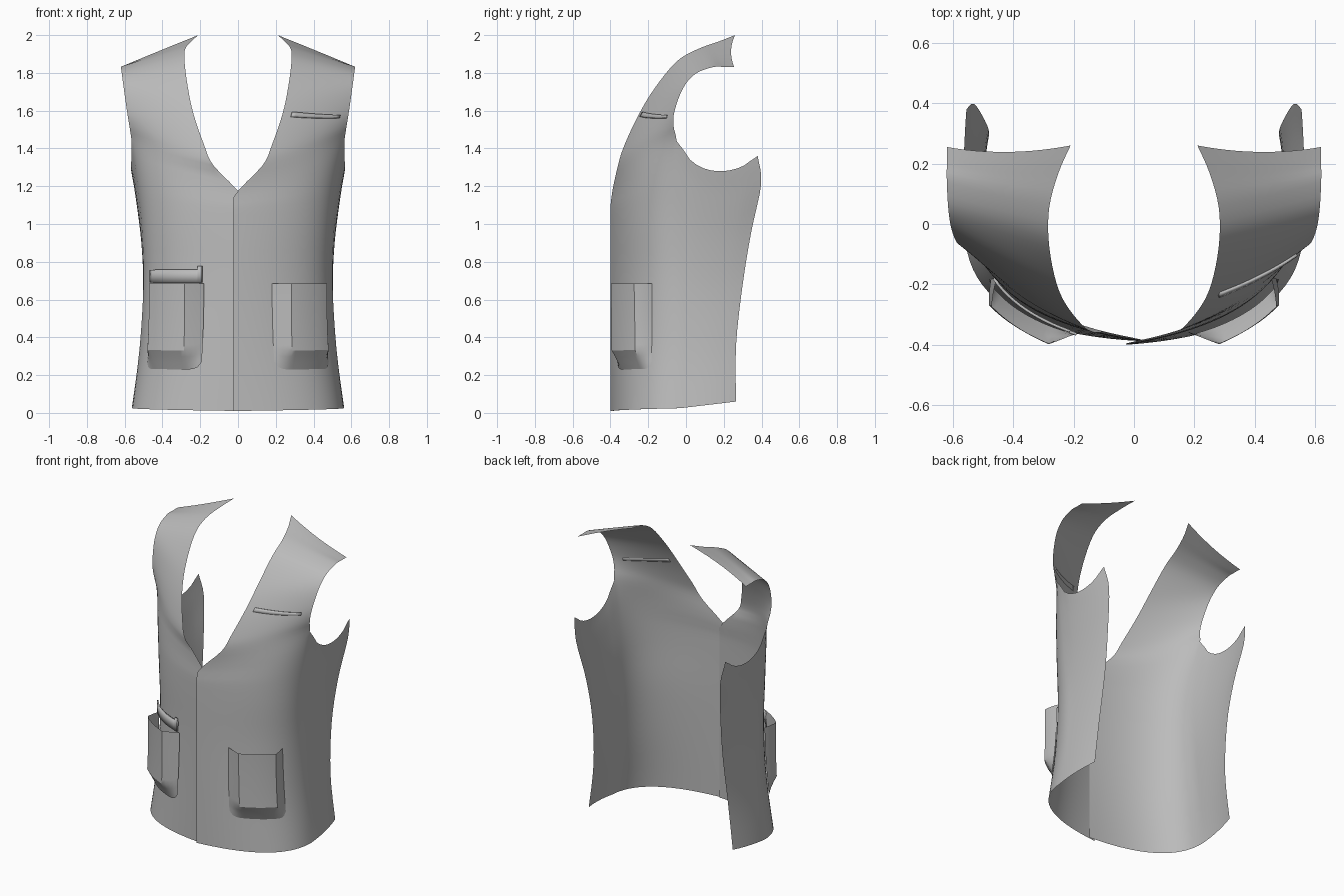
import bpy, bmesh, math
from mathutils import Vector

if "Cube" in bpy.data.objects:
    bpy.data.objects.remove(bpy.data.objects["Cube"])

grey = bpy.data.materials.new("grey_cloth")
grey.use_nodes = True
colour = (0.5, 0.5, 0.5, 1)
grey.diffuse_color = colour
grey.node_tree.nodes["Principled BSDF"].inputs["Base Color"].default_value = colour

# Stations from hem to shoulder: opening/neckline edge, side/armhole edge, bulge control
neck_edge = [(-.025, -.4, .01), (-.025, -.4, .35), (-.025, -.4, .7), (-.025, -.4, 1),
             (-.025, -.395, 1.14), (.13, -.36, 1.31), (.18, -.325, 1.42), (.235, -.25, 1.58),
             (.265, -.165, 1.72), (.283, -.05, 1.86), (.28, .06, 1.925), (.25, .17, 1.965), (.21, .26, 2)]
arm_edge = [(.56, -.03, .025), (.52, -.03, .35), (.5, -.04, .7), (.51, -.05, 1),
            (.54, -.05, 1.28), (.563, -.05, 1.44), (.575, -.066, 1.52), (.588, -.06, 1.6),
            (.605, -.015, 1.72), (.615, .05, 1.795), (.62, .14, 1.83), (.62, .2, 1.832), (.62, .255, 1.832)]
bulge = [(.55, -.36), (.49, -.34), (.47, -.32), (.47, -.32), (.45, -.31), (.42, -.26), (.41, -.23),
         (.42, -.175), (.44, -.1), (.45, 0), (.45, .09), (.44, .16), (.42, .22)]
# Side panel: back edge stations and the armhole curve above it
back_edge = [(.53, .265), (.495, .265), (.48, .3), (.495, .345), (.53, .398), (.555, .38)]
armhole = [(1.44,), (1.34,), (1.295,), (1.28,), (1.285,), (1.31,), (1.36,)]


def spline(points, t):
    """Catmull-Rom curve through evenly spaced stations."""
    last = len(points) - 1
    i = min(int(t), last - 1)
    f = t - i
    a, b, c, d = (points[min(max(k, 0), last)] for k in range(i - 1, i + 3))
    return [q + f / 2 * (r - p + f * (2*p - 5*q + 4*r - s + f * (3*(q - r) + s - p)))
            for p, q, r, s in zip(a, b, c, d)]


def bezier(a, b, c, u):
    return a * (1 - u) ** 2 + 2 * b * u * (1 - u) + c * u * u


def front_point(u, t, tuck=0):
    inner, outer, mid = spline(neck_edge, t), spline(arm_edge, t), spline(bulge, t)
    inner[0] = max(inner[0], -.025)
    if t < 5:
        inner[1] += tuck
    return Vector((bezier(inner[0], mid[0], outer[0], u),
                   bezier(inner[1], mid[1], outer[1], u),
                   inner[2] + u * (outer[2] - inner[2])))


def side_point(w, t):
    x, y, z = spline(arm_edge, t)
    bx, by = spline(back_edge, t)
    low, high = arm_edge[0][2], arm_edge[5][2]
    f = (z - low) / (high - low)
    foot = low + .035 * w
    top = spline(armhole, w * 6)[0]
    return Vector((bezier(x, max(x, bx) + .008, bx, w), y + w * (by - y), foot + f * (top - foot)))


def front_normal(u, t):
    e = .01
    du = front_point(u + e, t) - front_point(u - e, t)
    dt = front_point(u, t + e) - front_point(u, t - e)
    return du.cross(dt).normalized()


def add_grid(bm, fn, us, ts, side):
    rows = []
    for t in ts:
        points = [fn(u, t) for u in us]
        rows.append([bm.verts.new((p.x * side, p.y, p.z)) for p in points])
    for lower, upper in zip(rows, rows[1:]):
        for k in range(len(us) - 1):
            quad = [lower[k], lower[k + 1], upper[k + 1], upper[k]]
            bm.faces.new(quad if side > 0 else quad[::-1])


def steps(a, b, n):
    return [a + (b - a) * k / n for k in range(n + 1)]


def finish(bm, name, angle):
    bmesh.ops.remove_doubles(bm, verts=bm.verts, dist=.0005)
    mesh = bpy.data.meshes.new(name)
    bm.to_mesh(mesh)
    bm.free()
    mesh.materials.append(grey)
    obj = bpy.data.objects.new(name, mesh)
    bpy.context.collection.objects.link(obj)
    bpy.ops.object.select_all(action='DESELECT')
    obj.select_set(True)
    bpy.context.view_layer.objects.active = obj
    bpy.ops.object.shade_smooth_by_angle(angle=math.radians(angle))
    return obj


def vest_panel(name, side, tuck):
    bm = bmesh.new()
    add_grid(bm, lambda u, t: front_point(u, t, tuck), steps(0, 1, 20), steps(0, 12, 48), side)
    add_grid(bm, side_point, steps(0, 1, 12), steps(0, 5, 20), side)
    finish(bm, name, 60)


def patch_pocket(name, side):
    """Open-topped pouch standing off the panel, with rounded lower corners."""
    def pouch(a, b):
        corner = max(0, abs(2 * a - 1) - .65) / .35
        rise = .1 * (1 - math.sqrt(max(0, 1 - corner ** 2)))
        t = .68 + rise + b * (1.95 - .68 - rise)
        u = .23 + a * .5
        depth = .075 * min(1, a / .2, (1 - a) / .2) * min(1, b / .2) * (.75 + .25 * b)
        return front_point(u, t) + front_normal(u, t) * (depth + .004)
    bm = bmesh.new()
    add_grid(bm, pouch, steps(0, 1, 20), steps(0, 1, 15), side)
    finish(bm, name, 30)


def welt(name, side, u0, u1, t0, t1, slant, lift):
    """Narrow stitched band lying on the panel."""
    def band(a, b):
        u = u0 + a * (u1 - u0)
        t = t0 + b * (t1 - t0) + slant * a
        return front_point(u, t) + front_normal(u, t) * lift
    bm = bmesh.new()
    add_grid(bm, band, steps(0, 1, 12), steps(0, 1, 2), side)
    obj = finish(bm, name, 30)
    shell = obj.modifiers.new("thickness", 'SOLIDIFY')
    shell.thickness = .009
    shell.offset = 0


for label, side, tuck in (("left", 1, 0), ("right", -1, .012)):
    vest_panel(label + "_vest_panel", side, tuck)
    patch_pocket(label + "_patch_pocket", side)

welt("left_chest_welt", 1, .13, .86, 6.89, 7.06, -.27, .004)
welt("right_pocket_lining", -1, .24, .74, 1.97, 2.18, 0, .014)
welt("right_lining_tab", -1, .24, .27, 1.97, 2.24, 0, .016)
